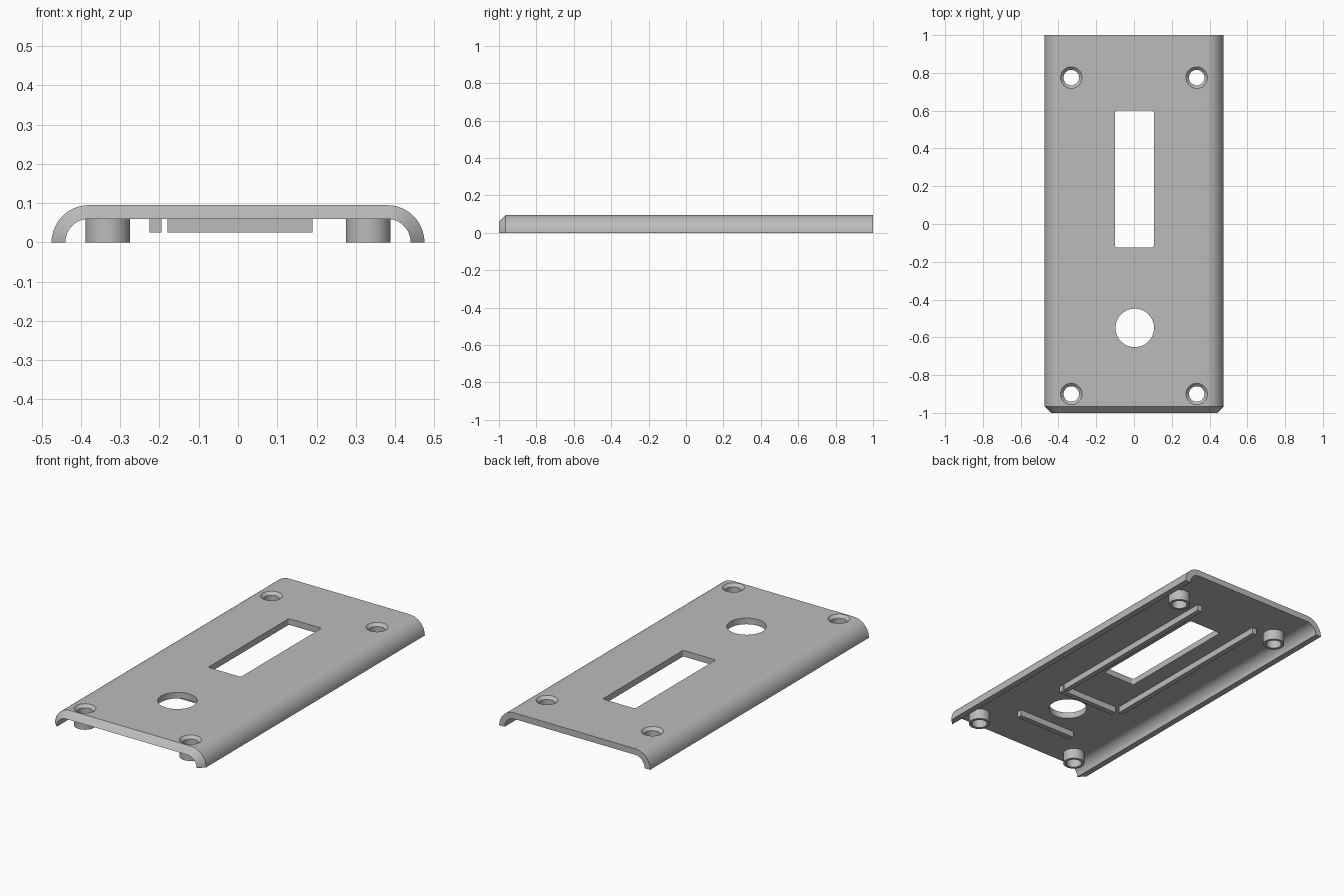
import bpy, bmesh
from math import pi, cos, sin
from mathutils import Matrix

cube = bpy.data.objects.get("Cube")
if cube:
    bpy.data.objects.remove(cube, do_unlink=True)

grey = bpy.data.materials.new("matte_grey")
grey.use_nodes = True
grey.diffuse_color = (0.5, 0.5, 0.5, 1)
grey.node_tree.nodes["Principled BSDF"].inputs["Base Color"].default_value = (0.5, 0.5, 0.5, 1)

HEIGHT, THICK, HALF_W = 0.095, 0.035, 0.475
CEILING = HEIGHT - THICK
SCREWS = [(x, y) for x in (-0.332, 0.332) for y in (-0.9, 0.775)]
SEG = 40


def make_object(name, bm):
    bmesh.ops.recalc_face_normals(bm, faces=bm.faces)
    mesh = bpy.data.meshes.new(name)
    bm.to_mesh(mesh)
    bm.free()
    mesh.materials.append(grey)
    obj = bpy.data.objects.new(name, mesh)
    bpy.context.collection.objects.link(obj)
    return obj


def add_box(bm, x0, x1, y0, y1, z0, z1):
    place = Matrix.Translation(((x0 + x1) / 2, (y0 + y1) / 2, (z0 + z1) / 2))
    size = Matrix.Diagonal((x1 - x0, y1 - y0, z1 - z0, 1))
    return bmesh.ops.create_cube(bm, size=1, matrix=place @ size)["verts"]


def add_turned(bm, x, y, profile):
    """Closed solid of revolution from (radius, z) points, bottom to top."""
    rings = [[bm.verts.new((x + r * cos(2 * pi * i / SEG), y + r * sin(2 * pi * i / SEG), z))
              for i in range(SEG)] for r, z in profile]
    for low, high in zip(rings, rings[1:]):
        for i in range(SEG):
            j = (i + 1) % SEG
            bm.faces.new((low[i], low[j], high[j], high[i]))
    bm.faces.new(rings[0])
    bm.faces.new(rings[-1])


def cut(obj, cutter):
    mod = obj.modifiers.new("openings", 'BOOLEAN')
    mod.operation, mod.solver, mod.object = 'DIFFERENCE', 'EXACT', cutter
    graph = bpy.context.evaluated_depsgraph_get()
    mesh = bpy.data.meshes.new_from_object(obj.evaluated_get(graph))
    obj.modifiers.clear()
    obj.data = mesh


def smooth(obj):
    bpy.ops.object.select_all(action='DESELECT')
    obj.select_set(True)
    bpy.context.view_layer.objects.active = obj
    bpy.ops.object.shade_smooth_by_angle(angle=pi / 6)
    normals = obj.modifiers.new("flat_face_normals", 'WEIGHTED_NORMAL')
    normals.keep_sharp = True


def arch(radius, steps=16):
    """Cross-section line with rounded shoulders, from +x foot to -x foot."""
    centre = HALF_W - HEIGHT
    half = [(centre + radius * cos(a), radius * sin(a))
            for a in (pi / 2 * i / steps for i in range(steps + 1))]
    return half + [(-x, z) for x, z in reversed(half)]


# Cover shell, its front end chamfered down to the inner surface
bm = bmesh.new()
loops = [[bm.verts.new((x, y, z)) for x, z in arch(radius)]
         for radius, y in ((HEIGHT, 1), (HEIGHT, THICK - 1), (CEILING, -1), (CEILING, 1))]
for a, b in zip(loops, loops[1:] + loops[:1]):
    for i in range(len(a) - 1):
        bm.faces.new((a[i], a[i + 1], b[i + 1], b[i]))
for end in (0, -1):
    bm.faces.new([loop[end] for loop in loops])
cover = make_object("cover_shell", bm)

# Screw bosses under the cover
bm = bmesh.new()
for x, y in SCREWS:
    add_turned(bm, x, y, [(0.057, 0), (0.057, CEILING)])
bosses = make_object("screw_bosses", bm)

# Openings: slot with softened corners, round hole, countersunk screw holes
bm = bmesh.new()
add_box(bm, -0.1, 0.105, -0.125, 0.6, 0.03, 0.2)
upright = [e for e in bm.edges if abs(e.verts[0].co.z - e.verts[1].co.z) > 0.1]
bmesh.ops.bevel(bm, geom=upright, offset=0.01, segments=4, affect='EDGES', profile=0.5)
add_turned(bm, 0.004, -0.55, [(0.102, 0.03), (0.102, 0.2)])
for x, y in SCREWS:
    add_turned(bm, x, y, [(0.041, -0.1), (0.041, HEIGHT - 0.016),
                          (0.057, HEIGHT), (0.057, 0.2)])
cutter = make_object("opening_cutter", bm)
cutter.hide_render = True
for part in (cover, bosses):
    cut(part, cutter)
    smooth(part)
bpy.data.objects.remove(cutter, do_unlink=True)

# Locating ribs on the underside
for name, extent in (("left_rib", (0.16, 0.19, -0.36, 0.76)),
                     ("right_rib", (-0.225, -0.195, -0.36, 0.76)),
                     ("middle_cross_rib", (-0.18, 0.19, -0.4, -0.37)),
                     ("front_cross_rib", (-0.18, 0.19, -0.75, -0.72))):
    bm = bmesh.new()
    add_box(bm, *extent, 0.025, CEILING)
    make_object(name, bm)
